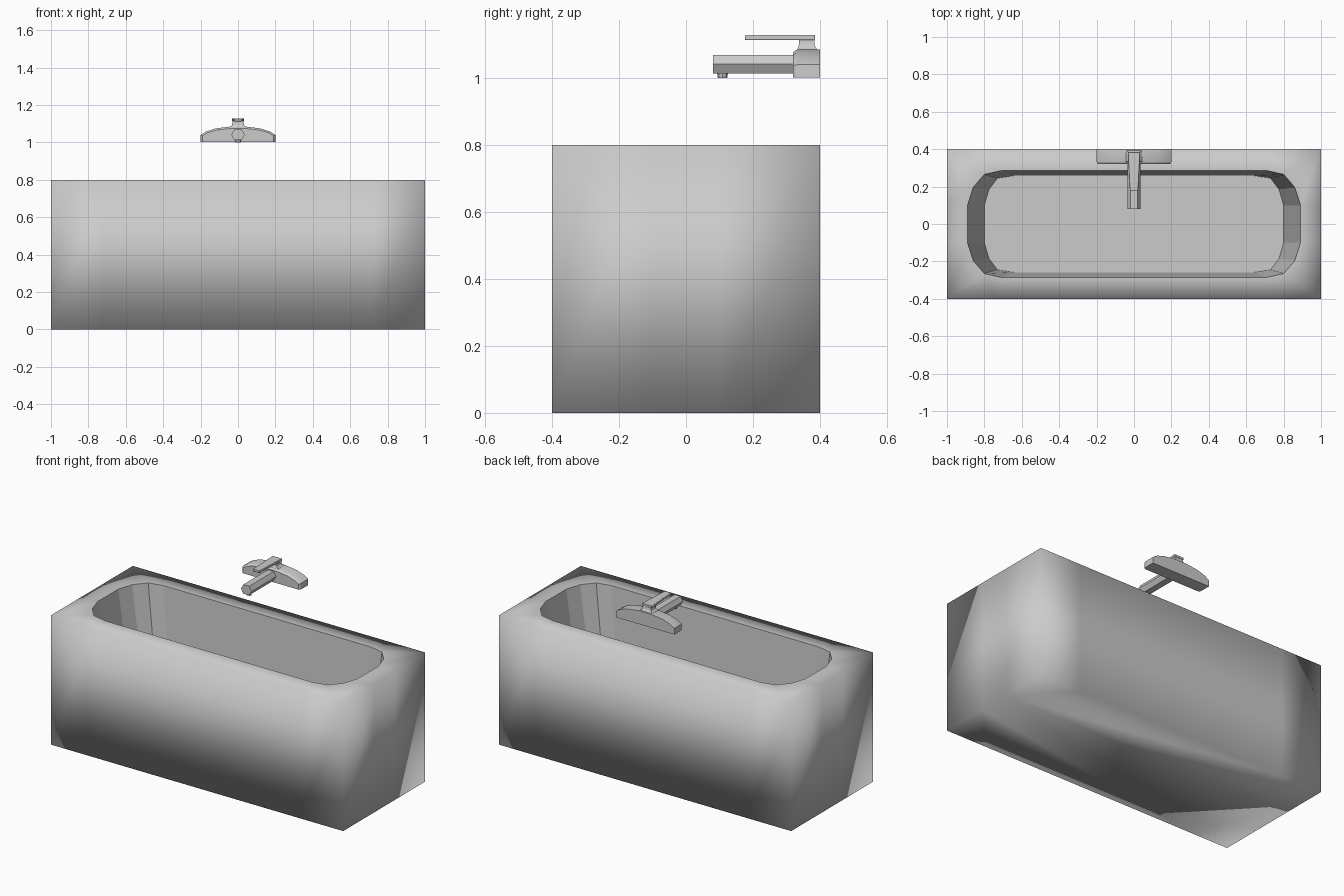
import bpy, bmesh
from mathutils import Vector

if "Cube" in bpy.data.objects:
    bpy.data.objects.remove(bpy.data.objects["Cube"])


def make_object(name, bm):
    bmesh.ops.recalc_face_normals(bm, faces=bm.faces)
    mesh = bpy.data.meshes.new(name)
    bm.to_mesh(mesh)
    bm.free()
    ob = bpy.data.objects.new(name, mesh)
    bpy.context.collection.objects.link(ob)
    return ob


def four_corners(quarter):
    """Mirror a quarter outline (from the +x side to the +y side) into a full loop."""
    pts = []
    for sx, sy in ((1, 1), (-1, 1), (-1, -1), (1, -1)):
        part = [(x * sx, y * sy) for x, y in quarter]
        pts += part if sx * sy > 0 else part[::-1]
    return pts


def loft(name, rings, angle=35, bevel=0.0):
    """Skin a list of matching 3D rings and cap both ends."""
    bm = bmesh.new()
    loops = [[bm.verts.new(p) for p in r] for r in rings]
    n = len(loops[0])
    for a, b in zip(loops, loops[1:]):
        for i in range(n):
            j = (i + 1) % n
            bm.faces.new((a[i], a[j], b[j], b[i]))
    bm.faces.new(loops[0])
    bm.faces.new(loops[-1])
    ob = make_object(name, bm)
    if bevel:
        mod = ob.modifiers.new("soft_edges", "BEVEL")
        mod.width = bevel
        mod.segments = 2
    bpy.ops.object.select_all(action="DESELECT")
    ob.select_set(True)
    bpy.context.view_layer.objects.active = ob
    bpy.ops.object.shade_smooth_by_angle(angle=angle * 3.14159 / 180)
    return ob


def rect(hx0, y0, hx1, y1, z):
    return [(-hx0, y0, z), (hx0, y0, z), (hx1, y1, z), (-hx1, y1, z)]


# Bathtub: outer box, flat rim and sunken basin in one mesh
TOP, FLOOR = 0.8, 0.2
outer = four_corners([(1, 0.1), (1, 0.4), (0.72, 0.4)])
lip = four_corners([(0.89, 0.1), (0.86, 0.195), (0.80, 0.265), (0.71, 0.285)])
base = four_corners([(0.80, 0.1), (0.775, 0.185), (0.73, 0.245), (0.645, 0.258)])
bm = bmesh.new()
ring = lambda pts, z: [bm.verts.new((x, y, z)) for x, y in pts]
low, high = ring(outer, 0), ring(outer, TOP)
edge, floor = ring(lip, TOP), ring(base, FLOOR)
bm.faces.new(low)
for i in range(12):
    j = (i + 1) % 12
    bm.faces.new((low[i], low[j], high[j], high[i]))
for c in range(4):
    a, b, d, e = edge[c * 4:c * 4 + 4]
    s, corner, t = high[c * 3:c * 3 + 3]
    bm.faces.new((a, b, corner, s))
    bm.faces.new((b, d, corner))
    bm.faces.new((d, e, t, corner))
    bm.faces.new((e, edge[(c * 4 + 4) % 16], high[(c * 3 + 3) % 12], t))
for f in bm.faces:
    f.smooth = True
for i in range(16):
    j = (i + 1) % 16
    bm.faces.new((edge[i], edge[j], floor[j], floor[i]))
bm.faces.new(floor)
make_object("bathtub", bm)

# Tap body: arched profile with a chamfered front
half = [(0.2, 1.002), (0.2, 1.04), (0.17, 1.059), (0.12, 1.075), (0.04, 1.085)]
profile = half + [(-x, z) for x, z in half[::-1]]
inset = lambda d: [(x * (1 - d * 4), 1.002 + (z - 1.002) * (1 - d * 10)) for x, z in profile]
loft("tap_body", [[(x, y, z) for x, z in inset(d)]
                  for y, d in ((0.4, 0), (0.335, 0), (0.325, 0.004), (0.32, 0.012))])

# Spout: hexagonal bar with a small outlet below its tip
hexagon = [(0.036, 1.041), (0.02, 1.069), (-0.02, 1.069),
           (-0.036, 1.041), (-0.02, 1.013), (0.02, 1.013)]
loft("spout", [[(x, y, z) for x, z in hexagon] for y in (0.08, 0.33)])
bm = bmesh.new()
bmesh.ops.create_cone(bm, cap_ends=True, segments=8, radius1=0.014, radius2=0.017, depth=0.02)
bmesh.ops.translate(bm, verts=bm.verts, vec=Vector((0, 0.109, 1.01)))
make_object("spout_outlet", bm)

# Handle: flared neck and tapered lever
loft("handle_neck", [rect(0.05, 0.328, 0.05, 0.396, 1.08),
                     rect(0.034, 0.335, 0.034, 0.388, 1.09),
                     rect(0.029, 0.337, 0.03, 0.383, 1.1),
                     rect(0.029, 0.337, 0.03, 0.383, 1.118)])
loft("handle_lever", [rect(0.022, 0.176, 0.033, 0.385, z) for z in (1.113, 1.128)], bevel=0.003)
